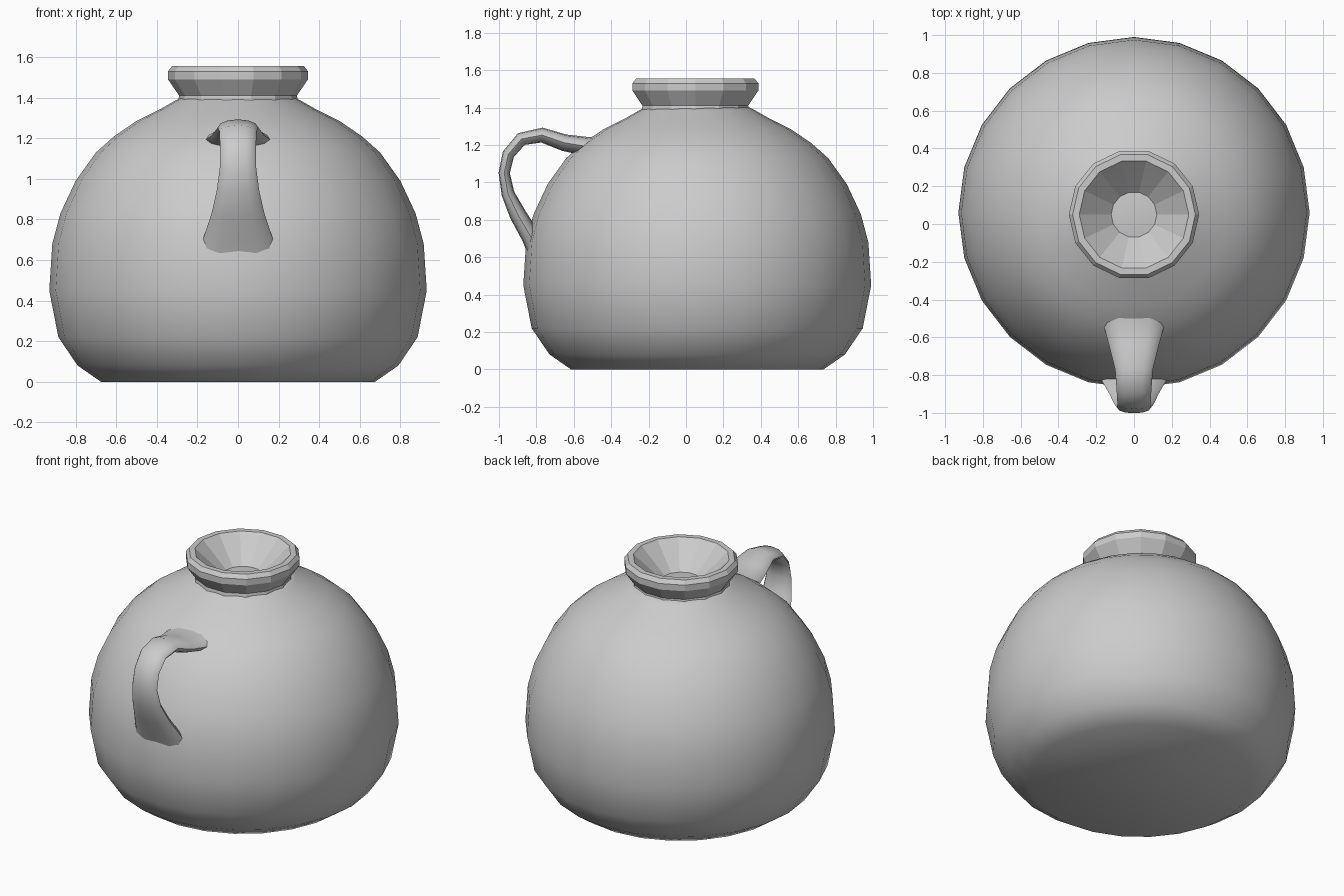
import bpy, bmesh
from math import sin, cos, pi, radians
from mathutils import Vector

cube = bpy.data.objects.get("Cube")
if cube:
    bpy.data.objects.remove(cube)

# One plain clay colour
clay = bpy.data.materials.new("grey clay")
clay.use_nodes = True
clay.diffuse_color = (0.6, 0.6, 0.6, 1)
clay.node_tree.nodes["Principled BSDF"].inputs["Base Color"].default_value = (0.6, 0.6, 0.6, 1)


def loft(name, rings, angle):
    """Skin a list of vertex rings, cap both ends and shade smooth."""
    bm = bmesh.new()
    loops = [[bm.verts.new(p) for p in ring] for ring in rings]
    n = len(loops[0])
    for a, b in zip(loops, loops[1:]):
        for i in range(n):
            j = (i + 1) % n
            bm.faces.new((a[i], a[j], b[j], b[i]))
    bm.faces.new(loops[0][::-1])
    bm.faces.new(loops[-1])
    bmesh.ops.recalc_face_normals(bm, faces=bm.faces)
    mesh = bpy.data.meshes.new(name)
    bm.to_mesh(mesh)
    bm.free()
    obj = bpy.data.objects.new(name, mesh)
    bpy.context.collection.objects.link(obj)
    mesh.materials.append(clay)
    bpy.ops.object.select_all(action='DESELECT')
    obj.select_set(True)
    bpy.context.view_layer.objects.active = obj
    bpy.ops.object.shade_smooth_by_angle(angle=radians(angle))
    return obj


def lathe(name, profile, sides, centre_y, angle):
    rings = [[(r * cos(2 * pi * i / sides), centre_y + r * sin(2 * pi * i / sides), z)
              for i in range(sides)] for r, z in profile]
    return loft(name, rings, angle)


# Round pot body with a flat base
lathe("pot_body", [(0.675, 0), (0.79, 0.08), (0.885, 0.22), (0.93, 0.45), (0.915, 0.68),
                   (0.875, 0.83), (0.80, 0.99), (0.70, 1.13), (0.61, 1.21), (0.50, 1.285),
                   (0.38, 1.345), (0.31, 1.385), (0.28, 1.40)], 24, 0.06, 42)

# Faceted flared neck with a funnel mouth
lathe("neck_and_mouth", [(0.30, 1.36), (0.29, 1.41), (0.345, 1.49), (0.345, 1.53),
                         (0.325, 1.555), (0.29, 1.555), (0.275, 1.54), (0.11, 1.39)],
      14, 0.05, 12)

# Loop handle: y, z, half width, half thickness along its path
path = [(-0.38, 1.20, 0.20, 0.06), (-0.52, 1.19, 0.165, 0.052), (-0.65, 1.212, 0.13, 0.045),
        (-0.77, 1.253, 0.10, 0.04), (-0.88, 1.232, 0.092, 0.036), (-0.95, 1.15, 0.088, 0.033),
        (-0.972, 1.05, 0.09, 0.03), (-0.952, 0.94, 0.105, 0.035), (-0.90, 0.83, 0.13, 0.045),
        (-0.83, 0.71, 0.17, 0.05), (-0.77, 0.56, 0.20, 0.05)]
points = [Vector((0, y, z)) for y, z, w, t in path]
rings = []
for k, (y, z, w, t) in enumerate(path):
    along = (points[min(k + 1, len(path) - 1)] - points[max(k - 1, 0)]).normalized()
    out = along.cross(Vector((1, 0, 0)))
    rings.append([points[k] + Vector((w * cos(a), 0, 0)) + out * t * sin(a)
                  for a in (2 * pi * i / 12 for i in range(12))])
loft("loop_handle", rings, 60)
